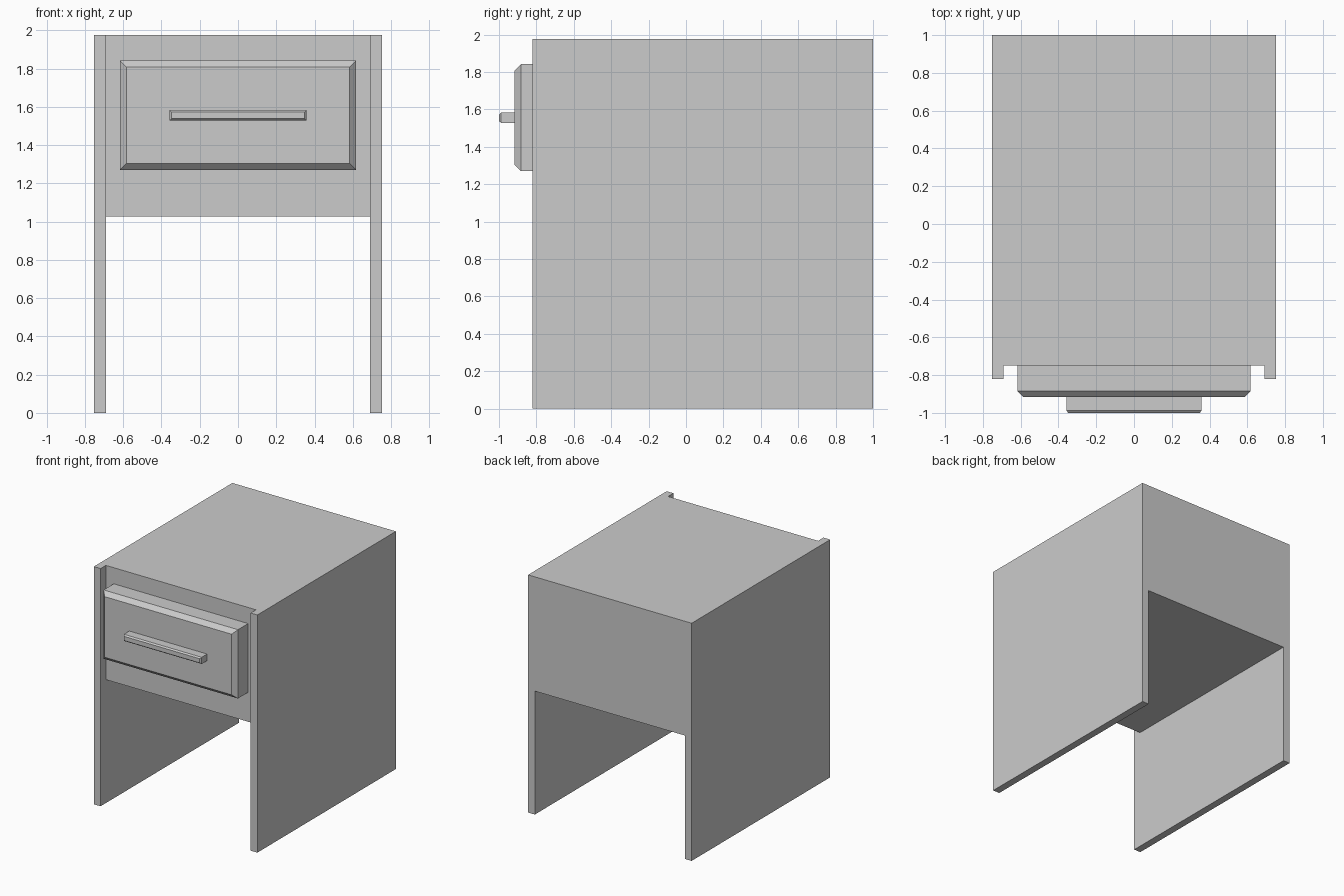
import bpy, bmesh, math

if "Cube" in bpy.data.objects:
    bpy.data.objects.remove(bpy.data.objects["Cube"])


def finish(name, bm):
    bmesh.ops.recalc_face_normals(bm, faces=bm.faces[:])
    mesh = bpy.data.meshes.new(name)
    bm.to_mesh(mesh)
    bm.free()
    obj = bpy.data.objects.new(name, mesh)
    bpy.context.collection.objects.link(obj)
    return obj


def extrude_to(bm, faces, y):
    geom = bmesh.ops.extrude_face_region(bm, geom=faces)["geom"]
    for v in geom:
        if isinstance(v, bmesh.types.BMVert):
            v.co.y = y
    return [f for f in geom if isinstance(f, bmesh.types.BMFace)]


def chamfered_block(name, half_w, z0, z1, back, front, cx, cy):
    """Box whose front rim is chamfered by cx across the face and cy in depth."""
    bm = bmesh.new()
    rings = []
    for y, inset in ((back, 0), (front + cy, 0), (front, cx)):
        w, a, b = half_w - inset, z0 + inset, z1 - inset
        rings.append([bm.verts.new((x, y, z))
                      for x, z in ((-w, a), (w, a), (w, b), (-w, b))])
    bm.faces.new(rings[0])
    bm.faces.new(rings[-1])
    for r, s in zip(rings, rings[1:]):
        for i in range(4):
            j = (i + 1) % 4
            bm.faces.new((r[i], r[j], s[j], s[i]))
    return finish(name, bm)


OUT, INN = 0.752, 0.69         # outer and inner faces of the side panels
BOTTOM, TOP = 1.026, 1.976     # drawer box height range
BACK, BODY_FRONT, PANEL_FRONT = 1.0, -0.75, -0.82

# Cabinet: drawer box between two side panels, which stand proud at the front
bm = bmesh.new()
sides = []
for s in (-1, 1):
    sides.append([bm.verts.new((s * x, BACK, z)) for x, z in
                  ((OUT, 0), (INN, 0), (INN, BOTTOM), (INN, TOP), (OUT, TOP))])
left, right = sides
bm.faces.new(left[::-1])
bm.faces.new(right)
bm.faces.new((left[2], right[2], right[3], left[3]))
bmesh.ops.recalc_face_normals(bm, faces=bm.faces[:])
fronts = extrude_to(bm, bm.faces[:], BODY_FRONT)
panels = [f for f in fronts if abs(f.calc_center_median().x) > 0.5]
extrude_to(bm, panels, PANEL_FRONT)
bmesh.ops.recalc_face_normals(bm, faces=bm.faces[:])
bmesh.ops.dissolve_limit(bm, angle_limit=math.radians(1),
                         verts=bm.verts[:], edges=bm.edges[:])
finish("cabinet", bm)

# Drawer front and its bar handle
chamfered_block("drawer_front", 0.618, 1.27, 1.842, BODY_FRONT, -0.917, 0.034, 0.034)
chamfered_block("drawer_handle", 0.358, 1.528, 1.583, -0.917, -1.0, 0.01, 0.012)
